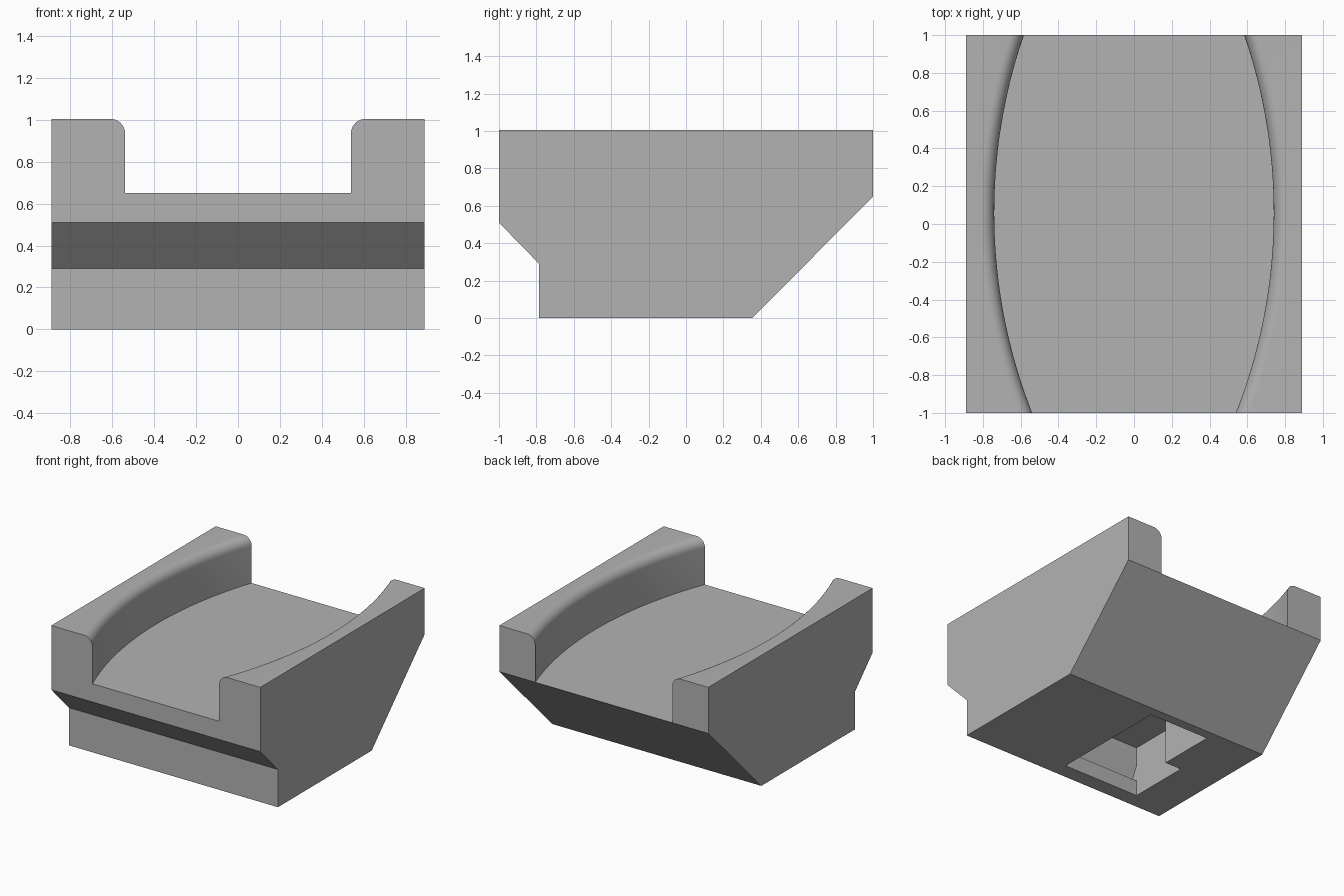
import bpy, bmesh, math

cube = bpy.data.objects.get("Cube")
if cube:
    bpy.data.objects.remove(cube, do_unlink=True)

HALF_WIDTH, TOP, FLOOR = 0.89, 1.005, 0.65
LIP = 0.07            # rounding radius of the rail tops
ARC, ARC_Y = 2.9, 0.06  # radius and centre line of the curved rails
WAIST = 0.74          # widest half width of the channel

grey = bpy.data.materials.new("plain_grey")
grey.use_nodes = True
colour = (0.45, 0.45, 0.45, 1)
grey.diffuse_color = colour
grey.node_tree.nodes["Principled BSDF"].inputs["Base Color"].default_value = colour


def loft(name, sections):
    """Closed solid through matching rings of points."""
    bm = bmesh.new()
    rings = [[bm.verts.new(p) for p in ring] for ring in sections]
    n = len(rings[0])
    for a, b in zip(rings, rings[1:]):
        for i in range(n):
            j = (i + 1) % n
            bm.faces.new((a[i], a[j], b[j], b[i]))
    bm.faces.new(rings[0])
    bm.faces.new(rings[-1])
    bmesh.ops.recalc_face_normals(bm, faces=bm.faces)
    mesh = bpy.data.meshes.new(name)
    bm.to_mesh(mesh)
    bm.free()
    mesh.materials.append(grey)
    obj = bpy.data.objects.new(name, mesh)
    bpy.context.collection.objects.link(obj)
    return obj


def side_prism(name, profile, x0, x1):
    return loft(name, [[(x, y, z) for y, z in profile] for x in (x0, x1)])


def carve(body, cutter):
    cutter.hide_render = True
    mod = body.modifiers.new(cutter.name, "BOOLEAN")
    mod.operation, mod.solver, mod.object = "DIFFERENCE", "EXACT", cutter
    bpy.context.view_layer.objects.active = body
    bpy.ops.object.modifier_apply(modifier=mod.name)
    bpy.data.objects.remove(cutter, do_unlink=True)


# Body: side outline with front step and sloping back
body = side_prism("cradle_body", [
    (-0.785, 0), (0.355, 0), (1, FLOOR), (1, TOP),
    (-1, TOP), (-1, 0.51), (-0.785, 0.29)], -HALF_WIDTH, HALF_WIDTH)


# Channel: bowed walls with rounded top edges
def channel_section(y):
    half = WAIST - ARC + math.sqrt(ARC ** 2 - (y - ARC_Y) ** 2)
    right = [(half, FLOOR)]
    for i in range(9):
        a = math.pi / 2 * i / 8
        right.append((half + LIP * (1 - math.cos(a)), TOP - LIP + LIP * math.sin(a)))
    right.append((half + LIP, TOP + 0.2))
    left = [(-x, z) for x, z in reversed(right)]
    return [(x, y, z) for x, z in right + left]


STEPS = 44
carve(body, loft("channel_cutter",
                 [channel_section(-1.1 + 2.2 * i / STEPS) for i in range(STEPS + 1)]))

# Underside socket: wide entry with a narrower slot behind it
socket = [(0.077, -0.663), (0.077, 0.28), (-0.44, 0.28),
          (-0.44, -0.175), (-0.58, -0.175), (-0.58, -0.663)]
carve(body, loft("socket_cutter", [[(x, y, z) for x, y in socket] for z in (-0.1, 0.39)]))

# Catch groove in the front wall of the socket
carve(body, side_prism("groove_cutter", [
    (-0.6, 0.12), (-0.72, 0.12), (-0.72, 0.135), (-0.663, 0.24), (-0.6, 0.24)],
    -0.58, 0.077))

# Smooth the curved walls, keep the corners sharp
bpy.ops.object.select_all(action="DESELECT")
body.select_set(True)
bpy.context.view_layer.objects.active = body
bpy.ops.object.shade_smooth_by_angle(angle=math.radians(30))
